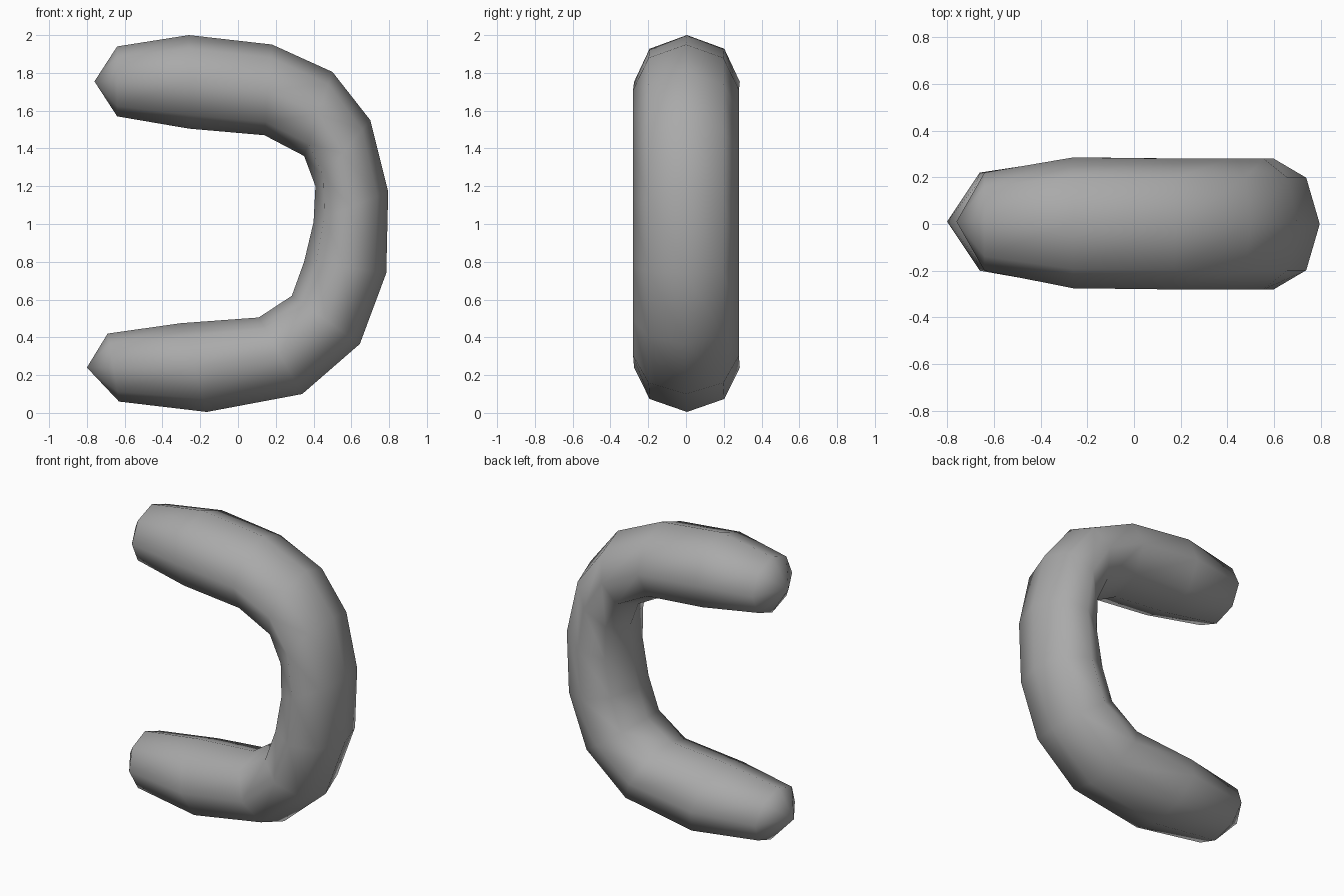
import bpy, bmesh, math
from mathutils import Vector

if "Cube" in bpy.data.objects:
    bpy.data.objects.remove(bpy.data.objects["Cube"])

SIDES = 8

# Plain grey material
grey = bpy.data.materials.new("plain grey")
grey.use_nodes = True
colour = (0.4, 0.4, 0.4, 1)
grey.diffuse_color = colour
grey.node_tree.nodes["Principled BSDF"].inputs["Base Color"].default_value = colour

# Each ring of the bent tube: outer x, z, inner x, z, half depth, y offset
rings = [
    (-0.64, 1.94, -0.64, 1.57, 0.21, 0.01),
    (-0.26, 2.00, -0.26, 1.505, 0.28, 0.005),
    (0.18, 1.95, 0.14, 1.47, 0.28, 0),
    (0.50, 1.805, 0.35, 1.36, 0.28, 0),
    (0.70, 1.55, 0.41, 1.20, 0.28, 0),
    (0.795, 1.17, 0.40, 1.01, 0.28, 0),
    (0.785, 0.74, 0.35, 0.80, 0.28, 0),
    (0.645, 0.365, 0.285, 0.62, 0.28, 0),
    (0.34, 0.10, 0.11, 0.505, 0.28, 0),
    (-0.165, 0.005, -0.30, 0.475, 0.28, 0.005),
    (-0.63, 0.06, -0.69, 0.42, 0.21, 0.01),
]
tips = [(-0.76, 0.01, 1.755), (-0.80, 0.01, 0.24)]

bm = bmesh.new()


def add_ring(ox, oz, ix, iz, depth, y):
    outer, inner = Vector((ox, y, oz)), Vector((ix, y, iz))
    centre, arm = (outer + inner) / 2, (outer - inner) / 2
    angles = [math.tau * k / SIDES for k in range(SIDES)]
    return [bm.verts.new(centre + arm * math.cos(a) + Vector((0, depth * math.sin(a), 0)))
            for a in angles]


# Tube walls
loops = [add_ring(*r) for r in rings]
for a, b in zip(loops, loops[1:]):
    for k in range(SIDES):
        n = (k + 1) % SIDES
        bm.faces.new((a[k], a[n], b[n], b[k]))

# Pointed ends
for loop, tip in zip((loops[0], loops[-1]), tips):
    point = bm.verts.new(tip)
    for k in range(SIDES):
        bm.faces.new((loop[k], loop[(k + 1) % SIDES], point))

bmesh.ops.recalc_face_normals(bm, faces=bm.faces)
for f in bm.faces:
    f.smooth = True

mesh = bpy.data.meshes.new("bent_tube")
bm.to_mesh(mesh)
bm.free()
mesh.materials.append(grey)
tube = bpy.data.objects.new("bent_tube", mesh)
bpy.context.collection.objects.link(tube)
